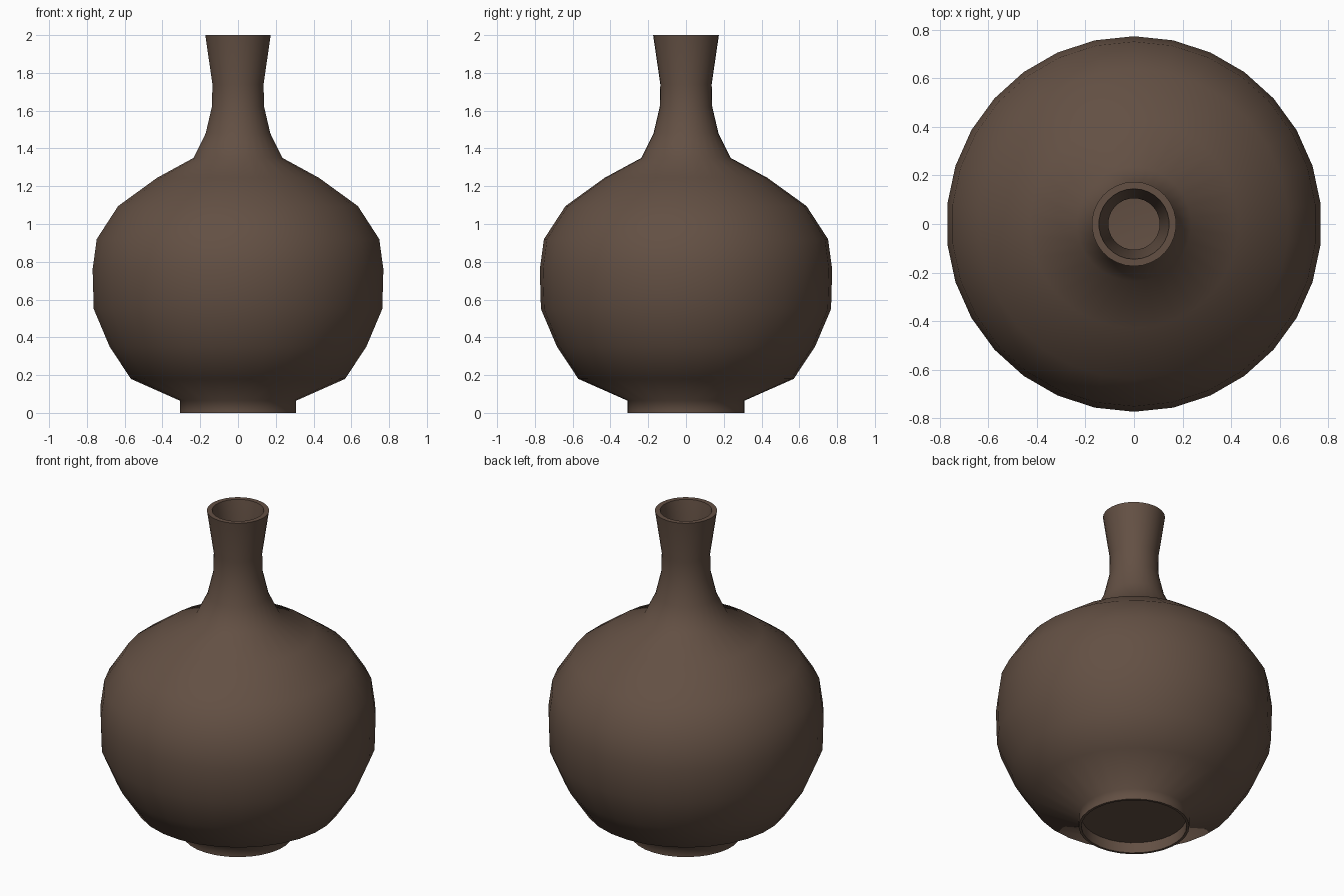
import bpy, bmesh, math

if "Cube" in bpy.data.objects:
    bpy.data.objects.remove(bpy.data.objects["Cube"])

SIDES = 30
WALL = 0.03

clay = bpy.data.materials.new("brown clay")
clay.diffuse_color = (0.125, 0.08, 0.057, 1)
clay.use_nodes = True
clay.node_tree.nodes["Principled BSDF"].inputs["Base Color"].default_value = clay.diffuse_color

# outer profile from the foot up to the lip (radius, height)
outer = [(0.31, 0), (0.31, 0.065), (0.57, 0.18), (0.683, 0.35), (0.768, 0.55),
         (0.774, 0.76), (0.752, 0.92), (0.638, 1.095), (0.43, 1.245),
         (0.236, 1.35), (0.172, 1.48), (0.139, 1.62), (0.136, 1.74), (0.174, 2.0)]


def inset(points, d):
    """Shift the profile inwards by the wall thickness."""
    res = []
    for i, (r, z) in enumerate(points):
        a = points[max(i - 1, 0)]
        b = points[min(i + 1, len(points) - 1)]
        dr, dz = b[0] - a[0], b[1] - a[1]
        n = math.hypot(dr, dz)
        res.append((r - d * dz / n, z + d * dr / n))
    return res


# hollow inside, from the lip down to the floor
inner = inset(outer, WALL)[2:]
inner[-1] = (0.145, 2.0)
inner = inner[::-1] + [(0.3, 0.095)]
# recessed underside inside the foot ring
under = [(0.295, 0.065), (0.295, 0.0)]
profile = under + outer + inner

# turned body
bm = bmesh.new()
rings = []
for r, z in profile:
    rings.append([bm.verts.new((r * math.cos(math.pi / 2 + 2 * math.pi * k / SIDES),
                                r * math.sin(math.pi / 2 + 2 * math.pi * k / SIDES), z))
                  for k in range(SIDES)])
for lo, hi in zip(rings, rings[1:]):
    for k in range(SIDES):
        j = (k + 1) % SIDES
        bm.faces.new((lo[k], lo[j], hi[j], hi[k]))
bm.faces.new(rings[0][::-1])   # underside
bm.faces.new(rings[-1])        # inside floor
bmesh.ops.recalc_face_normals(bm, faces=bm.faces[:])

mesh = bpy.data.meshes.new("vase")
bm.to_mesh(mesh)
bm.free()
mesh.materials.append(clay)
vase = bpy.data.objects.new("vase", mesh)
bpy.context.collection.objects.link(vase)
bpy.context.view_layer.objects.active = vase
vase.select_set(True)
bpy.ops.object.shade_smooth_by_angle(angle=math.radians(70))
